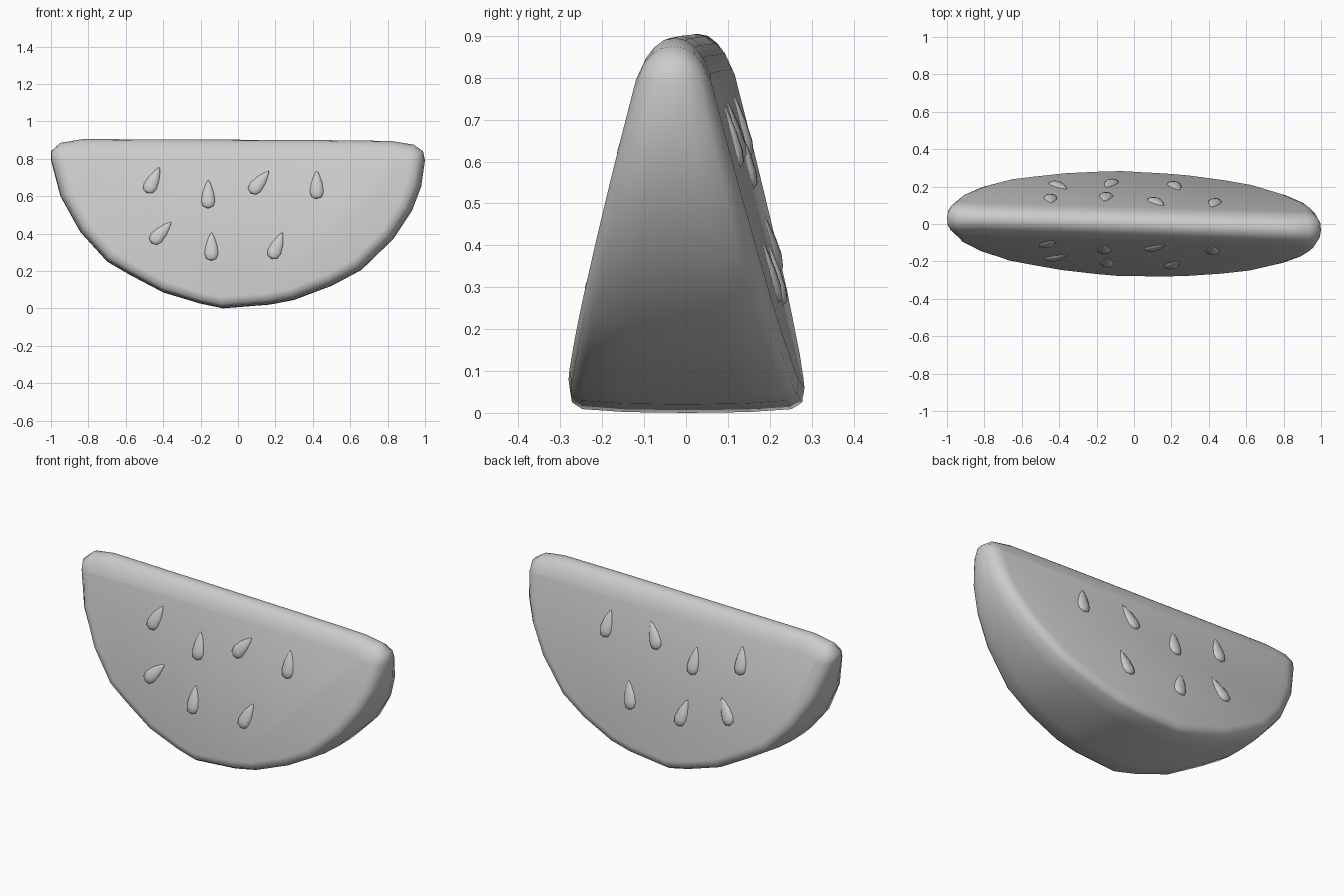
import bpy, bmesh, math
from mathutils import Matrix, Vector

cube = bpy.data.objects.get("Cube")
if cube:
    bpy.data.objects.remove(cube, do_unlink=True)

GREY = (0.6, 0.6, 0.6, 1)
mat = bpy.data.materials.new("plain grey")
mat.use_nodes = True
mat.diffuse_color = GREY
mat.node_tree.nodes["Principled BSDF"].inputs["Base Color"].default_value = GREY

TURN = Matrix.Rotation(math.radians(-1.9), 4, 'Z')
SLOPE = 0.26


def half_width(z):
    """Half thickness of the wedge at a height."""
    return 0.296 - SLOPE * z


def finish(bm, name, matrix, angle):
    bmesh.ops.recalc_face_normals(bm, faces=bm.faces)
    bm.transform(matrix)
    mesh = bpy.data.meshes.new(name)
    bm.to_mesh(mesh)
    bm.free()
    mesh.materials.append(mat)
    obj = bpy.data.objects.new(name, mesh)
    bpy.context.collection.objects.link(obj)
    bpy.ops.object.select_all(action='DESELECT')
    obj.select_set(True)
    bpy.context.view_layer.objects.active = obj
    bpy.ops.object.shade_smooth_by_angle(angle=math.radians(angle))


# Slice: outline rings carried across the thickness, with a rounded rim
OUTLINE = [Vector(p) for p in [
    (-.83, .905), (-.95, .885), (-1, .84), (-1, .79), (-.95, .6), (-.845, .41),
    (-.7, .25), (-.58, .18), (-.4, .085), (-.2, .025), (-.08, 0), (.17, .02),
    (.3, .045), (.5, .12), (.66, .205), (.83, .37), (.93, .52), (.98, .65),
    (1, .79), (.99, .84), (.94, .875), (.82, .895), (.4, .9), (-.4, .903)]]
# share of the half width and inset, at the bottom and at the top
RIM_LOW = [(0, 0), (.5, .002), (.85, .009), (.95, .025), (1, .06)]
RIM_HIGH = [(0, 0), (.4, .005), (.7, .022), (.9, .047), (1, .085)]


def ring(i, side):
    points = []
    n = len(OUTLINE)
    for j, p in enumerate(OUTLINE):
        a = (p - OUTLINE[j - 1]).normalized()
        b = (OUTLINE[(j + 1) % n] - p).normalized()
        along = (a + b).normalized()
        inward = Vector((-along.y, along.x))
        k = min(p.y / 0.9, 1)
        share = RIM_LOW[i][0] * (1 - k) + RIM_HIGH[i][0] * k
        inset = RIM_LOW[i][1] * (1 - k) + RIM_HIGH[i][1] * k
        q = p + inward * inset
        points.append((q.x, side * share * half_width(q.y), q.y))
    return points


bm = bmesh.new()
levels = [(i, -1) for i in range(4, 0, -1)] + [(i, 1) for i in range(5)]
rings = [[bm.verts.new(c) for c in ring(i, s)] for i, s in levels]
for r0, r1 in zip(rings, rings[1:]):
    for j in range(len(r0)):
        bm.faces.new((r0[j - 1], r0[j], r1[j], r1[j - 1]))
bm.faces.new(rings[0])
bm.faces.new(rings[-1])
finish(bm, "fruit_slice", TURN, 60)

# Seeds: flattened teardrops lying half sunk in both cut faces
PROFILE = [(.028, -.066), (.037, -.038), (.03, .01), (.016, .05), (.007, .07)]
SIDES = 10


def seed(name, x, z, lean, side):
    bm = bmesh.new()
    loops = []
    for r, h in PROFILE:
        angles = [2 * math.pi * k / SIDES for k in range(SIDES)]
        loops.append([bm.verts.new((r * math.cos(a), r * .45 * math.sin(a), h))
                      for a in angles])
    for l0, l1 in zip(loops, loops[1:]):
        for k in range(SIDES):
            bm.faces.new((l0[k - 1], l0[k], l1[k], l1[k - 1]))
    for loop, h in ((loops[0], -.078), (loops[-1], .078)):
        tip = bm.verts.new((0, 0, h))
        for k in range(SIDES):
            bm.faces.new((loop[k - 1], loop[k], tip))
    place = Matrix.Translation((x, side * half_width(z), z))
    tilt = Matrix.Rotation(side * math.atan(SLOPE), 4, 'X')
    swing = Matrix.Rotation(math.radians(lean), 4, 'Y')
    finish(bm, name, TURN @ place @ tilt @ swing, 60)


# x, z, lean on the front, lean on the back
SEEDS = [(-.45, .685, 25, 2), (-.155, .61, 0, -4), (.12, .675, 38, 25),
         (.425, .66, 0, -8), (-.405, .405, 42, 30), (-.135, .33, 0, -15),
         (.215, .335, 22, 14)]
for i, (x, z, front, back) in enumerate(SEEDS, 1):
    seed(f"front_seed_{i}", x, z, front, -1)
    seed(f"back_seed_{i}", x, z, back, 1)
